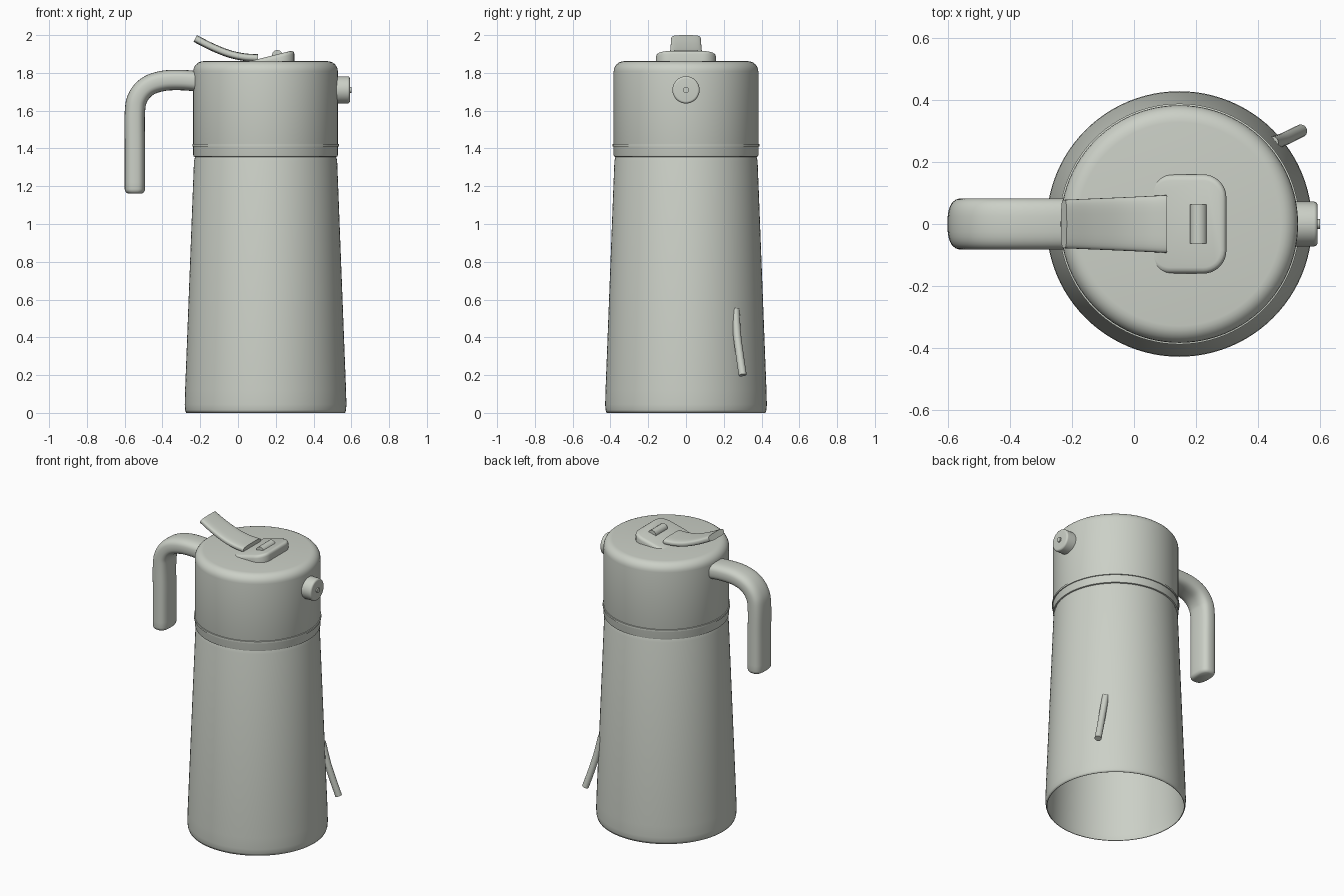
import bpy, bmesh, math
from mathutils import Vector

cube = bpy.data.objects.get("Cube")
if cube:
    bpy.data.objects.remove(cube, do_unlink=True)

AXIS_X = 0.146   # centre line of the vessel

mat = bpy.data.materials.new("pale_grey_green")
colour = (0.60, 0.63, 0.57, 1.0)
mat.use_nodes = True
mat.diffuse_color = colour
bsdf = next(n for n in mat.node_tree.nodes if n.type == 'BSDF_PRINCIPLED')
bsdf.inputs["Base Color"].default_value = colour


def finish(name, bm, angle=40):
    bmesh.ops.recalc_face_normals(bm, faces=bm.faces)
    mesh = bpy.data.meshes.new(name)
    bm.to_mesh(mesh)
    bm.free()
    mesh.materials.append(mat)
    obj = bpy.data.objects.new(name, mesh)
    bpy.context.collection.objects.link(obj)
    bpy.ops.object.select_all(action='DESELECT')
    obj.select_set(True)
    bpy.context.view_layer.objects.active = obj
    bpy.ops.object.shade_smooth_by_angle(angle=math.radians(angle))
    return obj


def skin(bm, rings, cap_start=True, cap_end=True):
    """Join equal-length rings of points into a tube."""
    loops = [[bm.verts.new(p) for p in ring] for ring in rings]
    n = len(loops[0])
    for a, b in zip(loops, loops[1:]):
        for i in range(n):
            j = (i + 1) % n
            bm.faces.new((a[i], a[j], b[j], b[i]))
    if cap_start:
        bm.faces.new(loops[0])
    if cap_end:
        bm.faces.new(loops[-1])


def lathe(name, profile, origin, along_x=False, steps=96, caps=(True, True)):
    """Revolve (radius, height) pairs about z, or about x."""
    o = Vector(origin)
    rings = []
    for r, h in profile:
        ring = []
        for i in range(steps):
            t = math.tau * i / steps
            c, s = r * math.cos(t), r * math.sin(t)
            ring.append(o + Vector((h, c, s) if along_x else (c, s, h)))
        rings.append(ring)
    bm = bmesh.new()
    skin(bm, rings, *caps)
    return finish(name, bm)


def fillet(r, h, size, steps=6):
    """Rounded upper corner ending at radius r - size and height h."""
    return [(r - size + size * math.cos(t), h - size + size * math.sin(t))
            for t in (math.pi / 2 * i / steps for i in range(steps + 1))]


def smooth_path(points, sub=6):
    """Catmull-Rom curve through the points."""
    p = [Vector(q) for q in points]
    p = [2 * p[0] - p[1]] + p + [2 * p[-1] - p[-2]]
    out = []
    for a, b, c, d in zip(p, p[1:], p[2:], p[3:]):
        for k in range(sub):
            t = k / sub
            out.append(0.5 * (2 * b + (c - a) * t + (2 * a - 5 * b + 4 * c - d) * t * t
                              + (3 * b - a - 3 * c + d) * t ** 3))
    return out + [p[-2]]


def sweep(name, points, widths, thickness, power=2.0, round_end=0.0, steps=32):
    """Sweep a superellipse along a path; the width lies mostly along y."""
    path = smooth_path(points)
    rings, last = [], len(path) - 1

    def ring(centre, tangent, w, th):
        side = Vector((0, 1, 0))
        side = (side - tangent * side.dot(tangent)).normalized()
        up = tangent.cross(side)
        out = []
        for i in range(steps):
            t = math.tau * i / steps
            c, s = math.cos(t), math.sin(t)
            out.append(centre + side * math.copysign(abs(c) ** (2 / power), c) * w
                       + up * math.copysign(abs(s) ** (2 / power), s) * th)
        return out

    for i, p in enumerate(path):
        tangent = (path[min(i + 1, last)] - path[max(i - 1, 0)]).normalized()
        w = widths[0] + (widths[1] - widths[0]) * i / last
        rings.append(ring(p, tangent, w, thickness))
    if round_end:
        for k in (1, 2, 3):
            t = k * math.pi / 8
            inset = round_end * (1 - math.cos(t))
            rings.append(ring(path[-1] + tangent * round_end * math.sin(t), tangent,
                              widths[1] - inset, thickness - inset))
    bm = bmesh.new()
    skin(bm, rings)
    return finish(name, bm)


# Tapered vessel, hollow and open underneath
body = lathe("body", [(0.421, 0), (0.426, 0.015), (0.428, 0.045), (0.426, 0.12),
                      (0.379, 1.335), (0.372, 1.36)],
             (AXIS_X, 0, 0), caps=(False, True))
wall = body.modifiers.new("wall", 'SOLIDIFY')
wall.thickness = 0.005
wall.offset = -1

# Lid with a rounded shoulder, and the seam band round it
lathe("lid", [(0.372, 1.355), (0.381, 1.358), (0.383, 1.365)] + fillet(0.383, 1.862, 0.055),
      (AXIS_X, 0, 0))
lathe("lid_seam", [(0.38, 1.409), (0.388, 1.411), (0.388, 1.423), (0.38, 1.425)],
      (AXIS_X, 0, 0))

# Round side button with a small centre pin
lathe("side_button", [(0.072, -0.04)] + fillet(0.072, 0.066, 0.012),
      (0.526, 0, 1.71), along_x=True, steps=48)
lathe("button_pin", [(0.016, 0), (0.016, 0.015)], (0.585, 0, 1.71), along_x=True, steps=24)

# Bent grip
sweep("handle", [(-0.18, 0, 1.752), (-0.30, 0, 1.762), (-0.40, 0, 1.757),
                 (-0.48, 0, 1.728), (-0.53, 0, 1.67), (-0.546, 0, 1.59),
                 (-0.546, 0, 1.40), (-0.546, 0, 1.185)],
      (0.083, 0.083), 0.054, power=2.8, round_end=0.025)

# Raised thumb lever
sweep("thumb_lever", [(0.105, 0, 1.879), (0.03, 0, 1.884), (-0.05, 0, 1.902),
                      (-0.14, 0, 1.938), (-0.226, 0, 1.982)],
      (0.093, 0.078), 0.02, power=3.5)

# Sloping pad on the lid: rounded rectangle with a softened top edge
def pad_ring(inset, drop, base=False):
    x0, x1, half, r = 0.04, 0.298, 0.16, 0.075
    ring = []
    for cx, cy, start in ((x1 - r, half - r, 0), (x0 + r, half - r, 90),
                          (x0 + r, r - half, 180), (x1 - r, r - half, 270)):
        for k in range(9):
            t = math.radians(start + k * 11.25)
            x = cx + (r - inset) * math.cos(t)
            y = cy + (r - inset) * math.sin(t)
            z = 1.84 if base else 1.856 + 0.065 * (x - x0) / (x1 - x0) - drop
            ring.append((x, y, z))
    return ring


bm = bmesh.new()
skin(bm, [pad_ring(0, 0, True), pad_ring(0, 0.02), pad_ring(0.003, 0.01),
          pad_ring(0.01, 0.003), pad_ring(0.02, 0)])
finish("lid_pad", bm)

# Small cross bar set in the pad
sweep("pad_bar", [(0.208, -0.063, 1.893), (0.208, 0, 1.893), (0.208, 0.063, 1.893)],
      (0.001, 0.001), 0.001).hide_render = True
bpy.data.objects.remove(bpy.data.objects["pad_bar"], do_unlink=True)
bm = bmesh.new()
skin(bm, [[(0.208 + 0.028 * math.cos(math.tau * i / 24), y,
            1.893 + 0.028 * math.sin(math.tau * i / 24)) for i in range(24)]
          for y in (-0.063, 0.063)])
finish("pad_bar", bm)

# Thin curved rod leaving the vessel wall
sweep("side_rod", [(0.445, 0.262, 0.55), (0.475, 0.270, 0.42),
                   (0.505, 0.284, 0.31), (0.538, 0.300, 0.20)],
      (0.021, 0.021), 0.021, steps=20)
